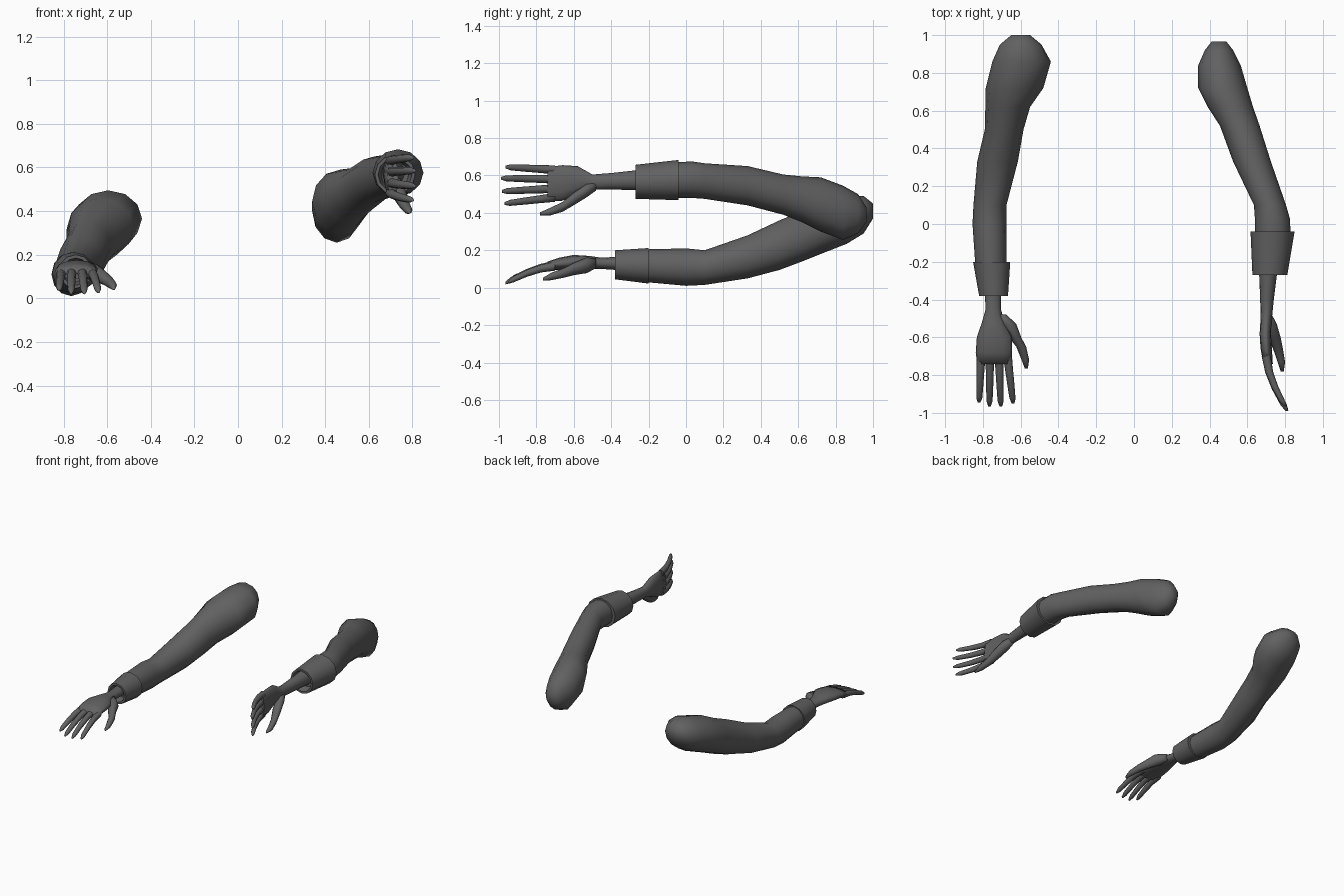
import bpy
import bmesh
import math

cube = bpy.data.objects.get("Cube")
if cube:
    bpy.data.objects.remove(cube, do_unlink=True)

GREY = (0.12, 0.12, 0.12, 1.0)
cloth = bpy.data.materials.new("dark grey")
cloth.use_nodes = True
cloth.diffuse_color = GREY
cloth.node_tree.nodes["Principled BSDF"].inputs["Base Color"].default_value = GREY


def add_loft(name, rings, sides=12, close_ends=True, smooth_angle=60):
    """Skin a row of upright ellipses, each given as (y, left, right, bottom, top)."""
    bm = bmesh.new()
    loops = []
    for y, left, right, bottom, top in rings:
        loop = []
        for i in range(sides):
            a = math.tau * i / sides
            x = (left + right) / 2 + (right - left) / 2 * math.cos(a)
            z = (bottom + top) / 2 + (top - bottom) / 2 * math.sin(a)
            loop.append(bm.verts.new((x, y, z)))
        loops.append(loop)
    for near, far in zip(loops, loops[1:]):
        for i in range(sides):
            j = (i + 1) % sides
            bm.faces.new((near[i], near[j], far[j], far[i]))
    if close_ends:
        bm.faces.new(loops[0])
        bm.faces.new(loops[-1])
    bmesh.ops.recalc_face_normals(bm, faces=bm.faces)
    mesh = bpy.data.meshes.new(name)
    bm.to_mesh(mesh)
    bm.free()
    mesh.materials.append(cloth)
    obj = bpy.data.objects.new(name, mesh)
    bpy.context.collection.objects.link(obj)
    bpy.ops.object.select_all(action="DESELECT")
    obj.select_set(True)
    bpy.context.view_layer.objects.active = obj
    bpy.ops.object.shade_smooth_by_angle(angle=math.radians(smooth_angle))
    return obj


def add_cuff(name, back, front):
    """Turned-back cuff with a hollow mouth around the wrist."""
    def shrink(ring, amount, shift):
        y, left, right, bottom, top = ring
        return (y + shift, left + amount, right - amount, bottom + amount, top - amount)
    rings = [shrink(back, 0.02, 0), back, front,
             shrink(front, 0.015, 0), shrink(front, 0.03, 0.06)]
    add_loft(name, rings, close_ends=True, smooth_angle=45)


def add_digit(name, points):
    """Tapered finger through (x, y, z, radius) points."""
    rings = [(y, x - r, x + r, z - r, z + r) for x, y, z, r in points]
    add_loft(name, rings, sides=8, smooth_angle=80)


def add_fingers(side, knuckles, tips, knuckle_y, curl_x, curl_z):
    """Four fingers; the curl exponents bend each one toward its tip."""
    names = ("little", "ring", "middle", "index")
    for label, (kx, kz), (tx, ty, tz) in zip(names, knuckles, tips):
        points = []
        for t, radius in ((0, 0.024), (0.3, 0.021), (0.6, 0.019), (0.9, 0.016), (1, 0.007)):
            points.append((kx + (tx - kx) * t ** curl_x,
                           knuckle_y + (ty - knuckle_y) * t,
                           kz + (tz - kz) * t ** curl_z, radius))
        add_digit(f"{side}_{label}_finger", points)


# Right arm: low, palm down
add_loft("right_sleeve", [
    (1.0, -.65, -.55, .37, .45),
    (.95, -.71, -.49, .29, .49),
    (.86, -.75, -.44, .235, .495),
    (.72, -.785, -.48, .18, .46),
    (.62, -.787, -.55, .14, .41),
    (.5, -.79, -.585, .095, .36),
    (.33, -.83, -.615, .05, .28),
    (.1, -.85, -.675, .015, .2),
    (0, -.855, -.675, .01, .21),
    (-.22, -.84, -.675, .03, .205),
])
add_cuff("right_cuff", (-.2, -.852, -.655, .022, .212), (-.38, -.82, -.667, .045, .2))
add_loft("right_palm", [
    (-.3, -.795, -.705, .09, .17),
    (-.45, -.785, -.705, .1, .16),
    (-.52, -.805, -.685, .1, .17),
    (-.6, -.832, -.645, .1, .175),
    (-.68, -.838, -.645, .095, .16),
    (-.74, -.83, -.65, .09, .14),
], smooth_angle=80)
add_fingers("right",
            [(-.81, .115), (-.763, .12), (-.715, .12), (-.67, .115)],
            [(-.82, -.945, .04), (-.765, -.965, .025), (-.705, -.965, .025), (-.64, -.95, .03)],
            -.7, 1, 1.6)
add_digit("right_thumb", [
    (-.7, -.48, .13, .025), (-.665, -.53, .12, .042), (-.63, -.6, .1, .033),
    (-.597, -.65, .08, .026), (-.575, -.72, .06, .02), (-.57, -.765, .045, .008)])

# Left arm: higher, hand turned on edge with the thumb below
add_loft("left_sleeve", [
    (.965, .41, .49, .35, .43),
    (.92, .375, .525, .29, .5),
    (.84, .34, .565, .255, .545),
    (.72, .34, .6, .3, .59),
    (.62, .39, .63, .35, .595),
    (.52, .455, .665, .39, .605),
    (.33, .525, .725, .44, .65),
    (.1, .635, .805, .475, .665),
    (.03, .64, .825, .48, .675),
    (-.06, .64, .83, .48, .67),
])
add_cuff("left_cuff", (-.04, .617, .85, .468, .683), (-.27, .627, .812, .475, .657))
add_loft("left_palm", [
    (-.2, .66, .765, .52, .635),
    (-.4, .668, .74, .525, .613),
    (-.5, .67, .73, .525, .605),
    (-.58, .665, .725, .5, .65),
    (-.66, .67, .73, .465, .655),
    (-.74, .685, .735, .46, .645),
], smooth_angle=80)
add_fingers("left",
            [(.7, .63), (.7, .58), (.7, .53), (.7, .483)],
            [(.8, -.965, .645), (.81, -.99, .585), (.81, -.985, .515), (.8, -.97, .45)],
            -.7, 1.6, 1)
add_digit("left_thumb", [
    (.705, -.48, .545, .025), (.72, -.53, .52, .036), (.742, -.6, .475, .034),
    (.762, -.66, .432, .026), (.78, -.73, .405, .02), (.785, -.78, .395, .008)])
